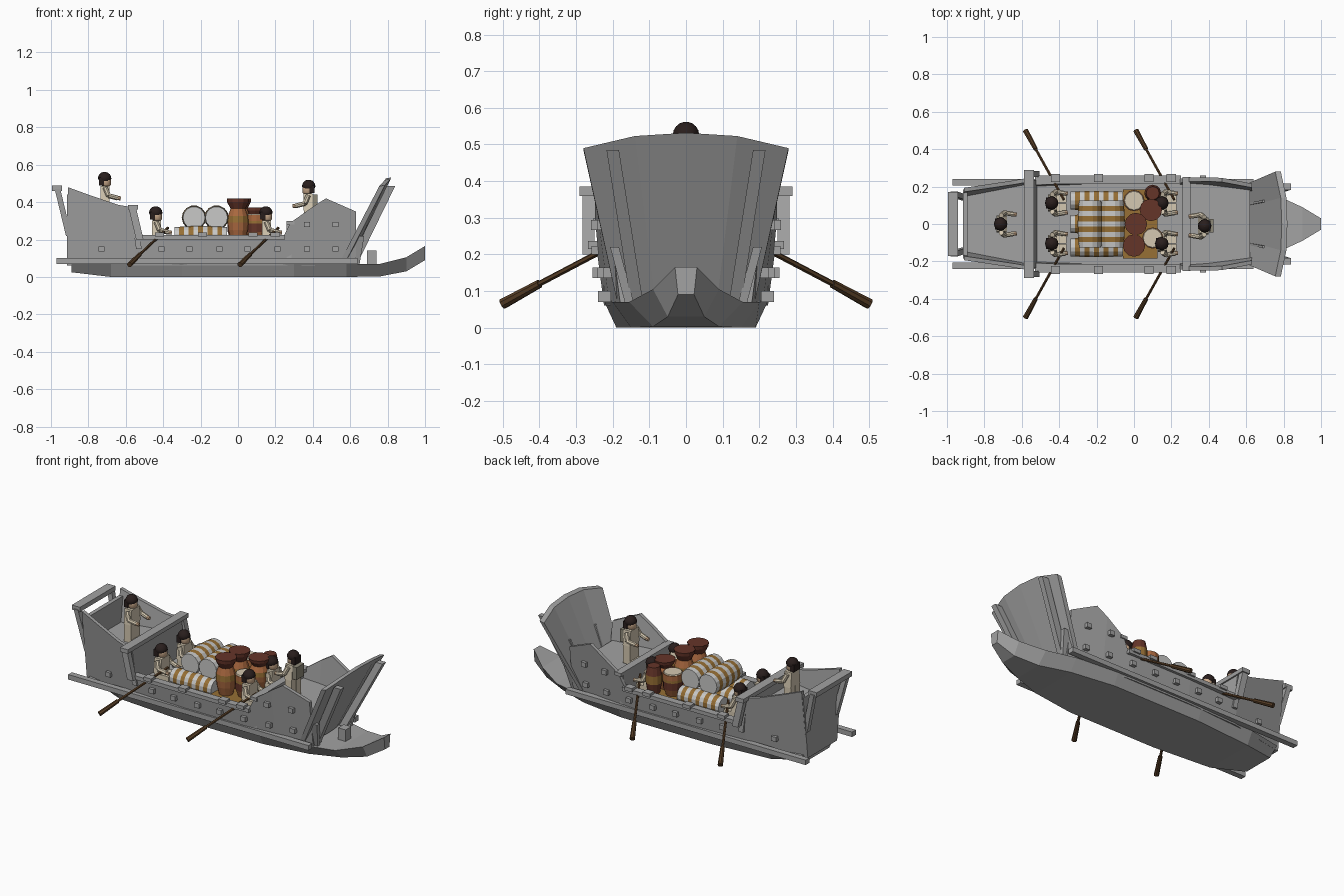
import bpy, bmesh, math
from mathutils import Vector

if "Cube" in bpy.data.objects:
    bpy.data.objects.remove(bpy.data.objects["Cube"])

COLOURS = {"hull_grey": (.36, .36, .36), "hair_black": (.022, .013, .012), "skin": (.62, .42, .27),
           "cream_cloth": (.66, .58, .44), "pack_olive": (.27, .25, .19), "ochre": (.31, .16, .035),
           "pale_grey": (.58, .58, .57), "red_brown": (.13, .035, .022), "orange_clay": (.40, .14, .05),
           "oar_brown": (.09, .045, .018)}
MATS = {}
for n, c in COLOURS.items():
    MATS[n] = bpy.data.materials.new(n)
    MATS[n].diffuse_color = (*c, 1)


def make(name, verts, faces, mats=("hull_grey",), idx=None, smooth=False):
    me = bpy.data.meshes.new(name)
    me.from_pydata([tuple(v) for v in verts], [], faces)
    for m in mats:
        me.materials.append(MATS[m])
    if idx:
        for p, i in zip(me.polygons, idx):
            p.material_index = i
    bm = bmesh.new()
    bm.from_mesh(me)
    bmesh.ops.recalc_face_normals(bm, faces=bm.faces)
    for f in bm.faces:
        f.smooth = smooth and len(f.verts) < 5
    bm.to_mesh(me)
    bm.free()
    ob = bpy.data.objects.new(name, me)
    bpy.context.collection.objects.link(ob)
    return ob


def loft(name, rings, mats=("hull_grey",), seg=None, smooth=False):
    """Skin closed rings of equal length and cap both ends."""
    n = len(rings[0])
    faces, idx = [], []
    for k in range(len(rings) - 1):
        for i in range(n):
            j = (i + 1) % n
            faces.append((k * n + i, k * n + j, k * n + n + j, k * n + n + i))
            idx.append(seg[k] if seg else 0)
    faces += [tuple(range(n))[::-1], tuple(range((len(rings) - 1) * n, len(rings) * n))]
    idx += [seg[0], seg[-1]] if seg else [0, 0]
    return make(name, [v for r in rings for v in r], faces, mats, idx, smooth)


def box(name, x, y, z, mat="hull_grey"):
    """Box from (low, high) pairs."""
    return loft(name, [[(x[0], y[0], h), (x[1], y[0], h), (x[1], y[1], h), (x[0], y[1], h)] for h in z], (mat,))


def lathe(name, profile, base, axis=(0, 0, 1), mats=("hull_grey",), seg=None, n=14, smooth=False):
    q = Vector((0, 0, 1)).rotation_difference(Vector(axis).normalized())
    rings = [[Vector(base) + q @ Vector((r * math.cos(2 * math.pi * i / n), r * math.sin(2 * math.pi * i / n), h))
              for i in range(n)] for r, h in profile]
    return loft(name, rings, mats, seg, smooth)


def rod(name, a, b, r, mat="hull_grey", n=8, r2=None):
    d = Vector(b) - Vector(a)
    return lathe(name, [(r, 0), (r2 or r, d.length)], a, d, (mat,), n=n)


# ---- hull bottom: x, half width low, z low, half width high, z high
SECTIONS = [(-.89, .10, .025, .16, .075), (-.68, .16, 0, .20, .075), (-.3, .19, 0, .225, .075),
            (.3, .19, 0, .225, .075), (.58, .15, 0, .20, .07), (.76, .09, .003, .155, .07),
            (.9, .05, .03, .09, .105), (1.0, .022, .09, .03, .165)]
loft("hull_bottom", [[(x, -b, z), (x, b, z), (x, t, h), (x, -t, h)] for x, b, z, t, h in SECTIONS])

# ---- flared side walls with raised stern and bow
WIDTH = [(-.91, .14), (-.55, .21), (-.2, .225), (.2, .225), (.4, .21), (.63, .18)]


def side_y(x, z):
    w = WIDTH[0][1] if x < WIDTH[0][0] else WIDTH[-1][1]
    for (x0, w0), (x1, w1) in zip(WIDTH, WIDTH[1:]):
        if x0 <= x <= x1:
            w = w0 + (w1 - w0) * (x - x0) / (x1 - x0)
    return w + .13 * (z - .07)


TOP = [(-.91, .48), (-.8, .44), (-.64, .385), (-.55, .37), (-.53, .22), (-.2, .22), (.2, .22),
       (.245, .22), (.28, .29), (.4, .375), (.47, .42), (.63, .35)]
T = .022
for s, side in ((-1, "right"), (1, "left")):
    loft(side + "_wall", [[(x, s * side_y(x, .06), .06), (x, s * side_y(x, z), z),
                           (x, s * (side_y(x, z) - T), z), (x, s * (side_y(x, .06) - T), .06)] for x, z in TOP])
    # rubbing strake, gunwale and oar blocks
    box(side + "_strake", (-.97, .64), sorted((s * .205, s * .24)), (.07, .1))
    box(side + "_gunwale", (-.53, .25), sorted((s * .215, s * .258)), (.2, .223))
    for x in (-.42, -.19, .08, .2):
        box(side + "_tholepin", (x - .025, x + .025), sorted((s * .225, s * .268)), (.215, .237))
    # beam ends poking through the planking
    for x, z in [(-.73, .15), (-.41, .15), (-.26, .15), (-.1, .15), (.05, .15), (.21, .15), (.37, .15),
                 (.52, .15), (.37, .28), (.52, .28)]:
        y = side_y(x, z)
        box(side + "_beam_end", (x - .016, x + .016), sorted((s * (y - .01), s * (y + .02))), (z - .014, z + .014))
    # sloping posts beside the stern bulkhead
    loft(side + "_bulkhead_post", [[(x - .02, s * .25, z), (x + .02, s * .25, z), (x + .02, s * .283, z),
                                   (x - .02, s * .283, z)] for x, z in ((-.525, .2), (-.565, .37))])
    # long ribs on the bow board
    loft(side + "_bow_rib", [[(x - .02, s * (y - .017), z), (x + .025, s * (y - .017), z),
                              (x + .025, s * (y + .017), z), (x - .02, s * (y + .017), z)]
                             for x, y, z in ((.615, .135, .075), (.815, .2, .485))])
    # short inner fender at the bow foot
    loft(side + "_bow_fender", [[(x - .02, s * (y - .012), z), (x + .02, s * (y - .012), z),
                                 (x + .02, s * (y + .012), z), (x - .02, s * (y + .012), z)]
                                for x, y, z in ((.63, .155, .07), (.655, .195, .22))])
    # stern quarter brace
    loft(side + "_stern_brace", [[(x - .015, s * (y - .015), z), (x + .015, s * (y - .015), z),
                                  (x + .015, s * (y + .015), z), (x - .015, s * (y + .015), z)]
                                 for x, y, z in ((-.905, .14, .22), (-.965, .16, .47))])


# ---- decks follow the walls
def deck(name, xs, z):
    loft(name, [[(x, -side_y(x, z) + .01, z - .02), (x, side_y(x, z) - .01, z - .02),
                 (x, side_y(x, z) - .01, z), (x, -side_y(x, z) + .01, z)] for x in xs])


deck("stern_deck", (-.905, -.55), .29)
deck("main_deck", (-.56, -.2, .2, .29), .17)
deck("bow_deck", (.27, .4, .62), .24)

# ---- bulkheads, transom and cross beams
loft("stern_bulkhead", [[(x - .015, -.235, z), (x + .015, -.235, z), (x + .015, .235, z), (x - .015, .235, z)]
                        for x, z in ((-.53, .15), (-.56, .365))])
box("stern_cross_beam", (-.588, -.535), (-.29, .29), (.36, .385))
box("bow_bulkhead", (.26, .285), (-.225, .225), (.1, .285))
box("bow_cross_beam", (.258, .302), (-.252, .252), (.28, .3))
loft("transom", [[(-.915, -w, z), (-.89, -w, z), (-.89, w, z), (-.915, w, z)] for w, z in ((.14, .06), (.185, .44))])
box("stern_rail", (-.995, -.94), (-.17, .17), (.46, .488))

# ---- fan shaped bow board with faceted panels: foot (x, y, z) to head (x, y, z)
FAN = [((.575, .19, .08), (.785, .28, .49)), ((.6, .085, .075), (.815, .14, .523)), ((.605, 0, .075), (.82, 0, .532))]
FAN += [tuple((x, -y, z) for x, y, z in p) for p in FAN[1::-1]]
loft("bow_board", [[f, h, (h[0] - .03, h[1], h[2] - .005), (f[0] - .03, f[1], f[2])] for f, h in FAN])
for s in (-1, 1):
    loft("bow_board_batten", [[(x - .012, s * (y - .006), z), (x + .012, s * (y - .006), z), (x + .012, s * (y + .006), z),
                               (x - .012, s * (y + .006), z)] for x, y, z in ((.59, .1, .09), (.7, .122, .34))])
box("bow_bollard", (.69, .74), (-.027, .027), (.06, .14))

# ---- oars
for x in (-.58, .01):
    for s in (-1, 1):
        tip, mid, grip = (Vector((x, s * .5, .065)), Vector((x + .055, s * .4, .12)), Vector((x + .205, s * .13, .262)))
        rod("oar_blade", tip, mid, .015, "oar_brown", 8, .012)
        rod("oar_shaft", mid, grip, .008, "oar_brown", 6)

# ---- banded barrels


def barrel(name, a, axis, length, r, bands):
    n = bands * 2 + 1
    prof = [(r * (.9 + .1 * math.sin(math.pi * k / n)), length * k / n) for k in range(n + 1)]
    lathe(name, prof, a, axis, ("pale_grey", "ochre"), [k % 2 for k in range(n)])


for y in (-.125, 0, .125):
    barrel("lower_barrel", (-.34, y, .218), (1, 0, 0), .28, .054, 5)
for x in (-.235, -.115):
    barrel("upper_barrel", (x, -.125, .317), (0, 1, 0), .25, .066, 4)

# ---- jars and drums standing on a pallet
box("pallet", (-.06, .125), (-.185, .185), (.165, .2), "ochre")
CLAY = ("orange_clay", "ochre", "red_brown")
for x, y, top in ((.01, 0, .42), (0, -.115, .42), (.09, .075, .37)):
    k = (top - .2) / .22
    prof = [(.04, 0), (.052, .05), (.056, .09), (.054, .125), (.04, .165), (.058, .2), (.06, .22)]
    lathe("tall_jar", [(r, h * k) for r, h in prof], (x, y, .2), (0, 0, 1), CLAY, [0, 0, 1, 0, 2, 2], 12)
for x, y in ((0, .125), (.1, -.075)):
    lathe("short_drum", [(.04, 0), (.055, .04), (.057, .085), (.057, .1), (.057, .13)], (x, y, .2), (0, 0, 1),
          CLAY + ("cream_cloth",), [0, 2, 1, 0], 12)
    lathe("drum_lid", [(.053, 0), (.05, .006)], (x, y, .33), (0, 0, 1), ("cream_cloth",), n=12)
lathe("small_red_pot", [(.035, 0), (.045, .06), (.045, .11), (.035, .16)], (.1, .165, .2), (0, 0, 1),
      CLAY, [2, 1, 2], 12)


# ---- crew; f is the facing direction along x, top is the crown height
def person(name, x, y, top, f, seated=False, pack=False):
    def p(dx, dy, dz):
        return (x + f * dx, y + dy, top + dz)

    def block(part, dx, dy, dz, mat):
        box(name + part, sorted((x + f * dx[0], x + f * dx[1])), (y + dy[0], y + dy[1]), (top + dz[0], top + dz[1]), mat)

    loft(name + "_torso", [[p(-.024, -w, h), p(.024, -w, h), p(.024, w, h), p(-.024, w, h)]
                           for w, h in ((.046, -.165), (.037, -.075))], ("cream_cloth",))
    lathe(name + "_head", [(.018, 0), (.027, .008), (.027, .05), (.018, .06)], p(.004, 0, -.077),
          mats=("skin",), n=12, smooth=True)
    # hair cap and hair at the back of the neck
    cap = [(.036 * math.cos(a), .036 * math.sin(a)) for a in (0, .35, .7, 1.05, 1.4)]
    lathe(name + "_hair", [(.03, -.012)] + cap, p(-.003, 0, -.036), mats=("hair_black",), n=12, smooth=True)
    block("_back_hair", (-.034, -.006), (-.029, .029), (-.072, -.03), "hair_black")
    for s in (-1, 1):
        elbow, hand = p(.018, s * .06, -.128), p(.066, s * .052, -.14)
        rod(name + "_upper_arm", p(0, s * .046, -.085), elbow, .014, "cream_cloth")
        rod(name + "_forearm", elbow, hand, .013, "cream_cloth")
        rod(name + "_hand", hand, p(.082, s * .05, -.142), .011, "skin")
        ys = (s * .023 - .021, s * .023 + .021)
        if seated:
            block("_leg", (-.02, .075), ys, (-.205, -.165), "cream_cloth")
        else:
            block("_leg", (-.023, .023), ys, (-.27, -.165), "cream_cloth")
            block("_foot", (-.023, .032), ys, (-.275, -.255), "cream_cloth")
    if pack:
        block("_pack", (-.05, -.022), (-.036, .036), (-.155, -.08), "pack_olive")


person("stern_lookout", -.71, 0, .562, 1)
person("bow_lookout", .375, -.01, .52, -1, pack=True)
for x in (-.437, .152):
    for y in (-.105, .112):
        person("rower", x, y, .378, 1, seated=True)
        box("rower_bench", (x - .035, x + .035), (y - .07, y + .07), (.155, .175))

for m in bpy.data.materials:
    if m.users and not m.is_grease_pencil:
        m.use_nodes = True
        m.node_tree.nodes["Principled BSDF"].inputs["Base Color"].default_value = m.diffuse_color
